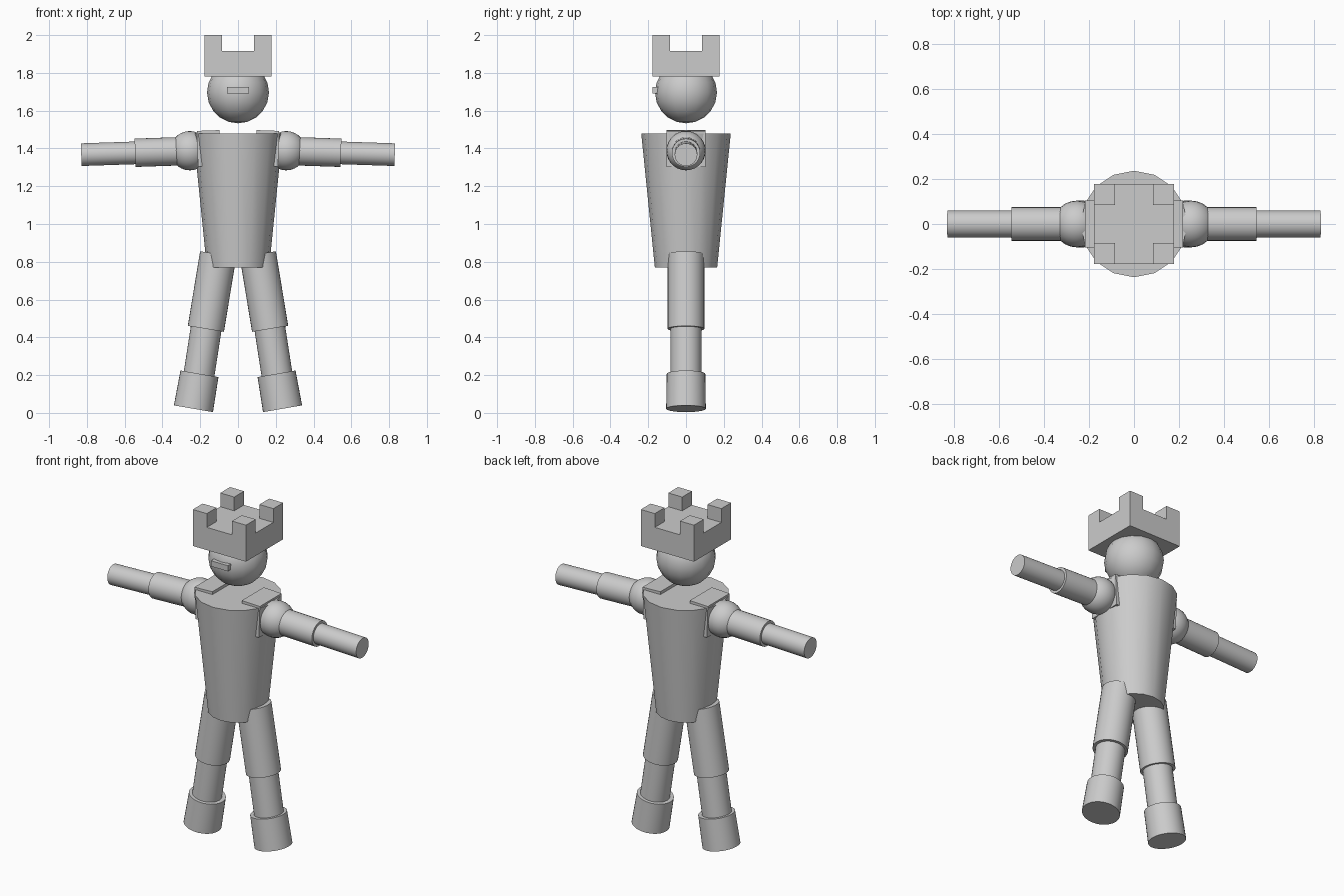
import bpy, bmesh, math
from mathutils import Vector, Matrix

if "Cube" in bpy.data.objects:
    bpy.data.objects.remove(bpy.data.objects["Cube"])

grey = bpy.data.materials.new("light grey")
grey.diffuse_color = (0.6, 0.6, 0.6, 1)
grey.use_nodes = True
grey.node_tree.nodes["Principled BSDF"].inputs["Base Color"].default_value = grey.diffuse_color


def finish(name, bm, smooth=None):
    """Turn a bmesh into a named object, smooth below the given angle."""
    bmesh.ops.recalc_face_normals(bm, faces=bm.faces)
    mesh = bpy.data.meshes.new(name)
    bm.to_mesh(mesh)
    bm.free()
    mesh.materials.append(grey)
    ob = bpy.data.objects.new(name, mesh)
    bpy.context.collection.objects.link(ob)
    if smooth:
        bpy.ops.object.select_all(action='DESELECT')
        ob.select_set(True)
        bpy.context.view_layer.objects.active = ob
        bpy.ops.object.shade_smooth_by_angle(angle=math.radians(smooth))
    return ob


def tube(name, a, b, ra, rb, sides=32):
    """Capped cylinder or cone from point a (radius ra) to point b (radius rb)."""
    a, b = Vector(a), Vector(b)
    d = b - a
    m = Matrix.Translation((a + b) / 2) @ d.to_track_quat('Z', 'Y').to_matrix().to_4x4()
    bm = bmesh.new()
    bmesh.ops.create_cone(bm, cap_ends=True, segments=sides, radius1=ra, radius2=rb,
                          depth=d.length, matrix=m)
    return finish(name, bm, 35)


def ball(name, c, r, u, v):
    bm = bmesh.new()
    bmesh.ops.create_uvsphere(bm, u_segments=u, v_segments=v, radius=r,
                              matrix=Matrix.Translation(c))
    return finish(name, bm, 50)


def box(name, c, size, tilt=0):
    bm = bmesh.new()
    m = Matrix.Translation(c) @ Matrix.Rotation(tilt, 4, 'Y') @ Matrix.Diagonal((*size, 1))
    bmesh.ops.create_cube(bm, size=1, matrix=m)
    return finish(name, bm)


# Body and head
tube("torso", (0, 0, 0.77), (0, 0, 1.48), 0.165, 0.237, 16)
ball("head", (0, 0, 1.697), 0.164, 16, 10)
box("mouth", (0, -0.155, 1.707), (0.114, 0.046, 0.034))

# Crown: a square block whose four top corners are raised
bm = bmesh.new()
bmesh.ops.create_grid(bm, x_segments=3, y_segments=3, size=0.177)
for v in bm.verts:
    for i in (0, 1):
        if abs(v.co[i]) < 0.1:
            v.co[i] = math.copysign(0.084, v.co[i])
    v.co.z = 1.78
base = bm.faces[:]
corners = [f for f in base if min(abs(c) for c in f.calc_center_median()[:2]) > 0.1]
ids = [f.calc_center_median().xy for f in corners]
ext = bmesh.ops.extrude_face_region(bm, geom=base, use_keep_orig=True)["geom"]
bmesh.ops.translate(bm, vec=(0, 0, 0.137), verts=[g for g in ext if isinstance(g, bmesh.types.BMVert)])
posts = [g for g in ext if isinstance(g, bmesh.types.BMFace)
         and any((g.calc_center_median().xy - p).length < 0.01 for p in ids)]
for f in posts:
    up = bmesh.ops.extrude_discrete_faces(bm, faces=[f])["faces"][0]
    bmesh.ops.translate(bm, vec=(0, 0, 0.083), verts=up.verts)
finish("crown", bm)

# Limbs, mirrored left and right
for s, side in ((-1, "left"), (1, "right")):
    box("shoulder_block_" + side, (s * 0.155, 0, 1.4), (0.12, 0.207, 0.19), s * 0.035)
    ball("shoulder_" + side, (s * 0.255, 0, 1.388), 0.104, 24, 14)
    tube("upper_arm_" + side, (s * 0.25, 0, 1.387), (s * 0.545, 0, 1.377), 0.075, 0.075)
    tube("forearm_" + side, (s * 0.5, 0, 1.378), (s * 0.83, 0, 1.367), 0.06, 0.06)
    tube("thigh_" + side, (s * 0.105, 0, 0.84), (s * 0.17, 0, 0.445), 0.097, 0.097)
    tube("shin_" + side, (s * 0.165, 0, 0.47), (s * 0.21, 0, 0.18), 0.082, 0.082)
    tube("foot_" + side, (s * 0.204, 0, 0.207), (s * 0.236, 0, 0.022), 0.102, 0.105)
